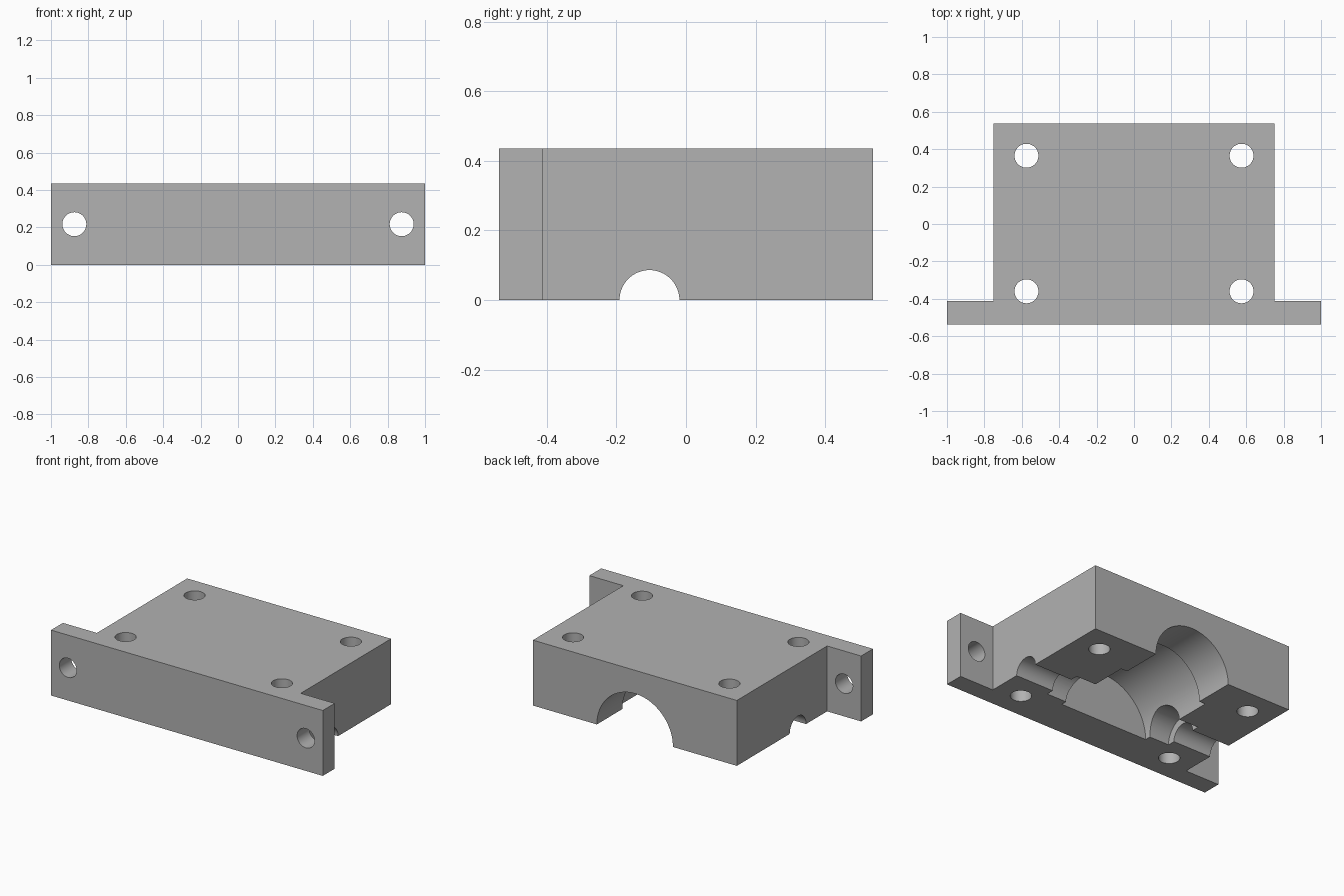
import bpy
import bmesh
from math import pi, radians

cube = bpy.data.objects.get("Cube")
if cube:
    bpy.data.objects.remove(cube, do_unlink=True)

HEIGHT = 0.435

grey = bpy.data.materials.new("plain_grey")
grey.use_nodes = True
colour = (0.445, 0.445, 0.445, 1)
grey.diffuse_color = colour
grey.node_tree.nodes["Principled BSDF"].inputs["Base Color"].default_value = colour

# T-shaped block with mounting flange, extruded from half an outline
half = [(1, -0.537), (1, -0.412), (0.75, -0.412), (0.75, 0.537)]
outline = half + [(-x, y) for x, y in reversed(half)]
bm = bmesh.new()
base = bm.faces.new([bm.verts.new((x, y, 0)) for x, y in outline])
top = bmesh.ops.extrude_face_region(bm, geom=[base])["geom"]
bmesh.ops.translate(bm, vec=(0, 0, HEIGHT),
                    verts=[v for v in top if isinstance(v, bmesh.types.BMVert)])
bmesh.ops.recalc_face_normals(bm, faces=bm.faces)
mesh = bpy.data.meshes.new("housing_half")
bm.to_mesh(mesh)
bm.free()
housing = bpy.data.objects.new("housing_half", mesh)
bpy.context.collection.objects.link(housing)
mesh.materials.append(grey)


def bore(name, centre, axis, radius, length, sides=64):
    """Cut a round hole of the given length, centred on a point."""
    turn = {"x": (0, pi / 2, 0), "y": (pi / 2, 0, 0), "z": (0, 0, 0)}[axis]
    bpy.ops.mesh.primitive_cylinder_add(vertices=sides, radius=radius, depth=length,
                                        location=centre, rotation=turn)
    cutter = bpy.context.object
    cutter.name = name
    cutter.hide_render = True
    cutter.data.materials.append(grey)
    mod = housing.modifiers.new(name, "BOOLEAN")
    mod.operation = "DIFFERENCE"
    mod.solver = "EXACT"
    mod.object = cutter
    bpy.context.view_layer.objects.active = housing
    bpy.ops.object.modifier_apply(modifier=name)
    bpy.data.objects.remove(cutter, do_unlink=True)


# Main half bore: wide chamber, narrower mouth at the back
bore("chamber", (0, -0.005, 0), "y", 0.325, 0.55, 96)
bore("mouth", (0, 0.4, 0), "y", 0.28, 0.6, 96)

# Cross half bore with wider seats beside the chamber
bore("cross_bore", (0, -0.105, 0), "x", 0.086, 1.7)
bore("cross_seats", (0, -0.105, 0), "x", 0.136, 0.94)

# Bolt holes through the block and the flange ears
for side in (-1, 1):
    for y in (-0.36, 0.365):
        bore("bolt_hole", (side * 0.575, y, HEIGHT / 2), "z", 0.064, 1, 48)
    bore("flange_hole", (side * 0.875, -0.475, HEIGHT / 2), "y", 0.064, 0.4, 48)

bpy.ops.object.select_all(action="DESELECT")
housing.select_set(True)
bpy.context.view_layer.objects.active = housing
bpy.ops.object.shade_smooth_by_angle(angle=radians(30))
